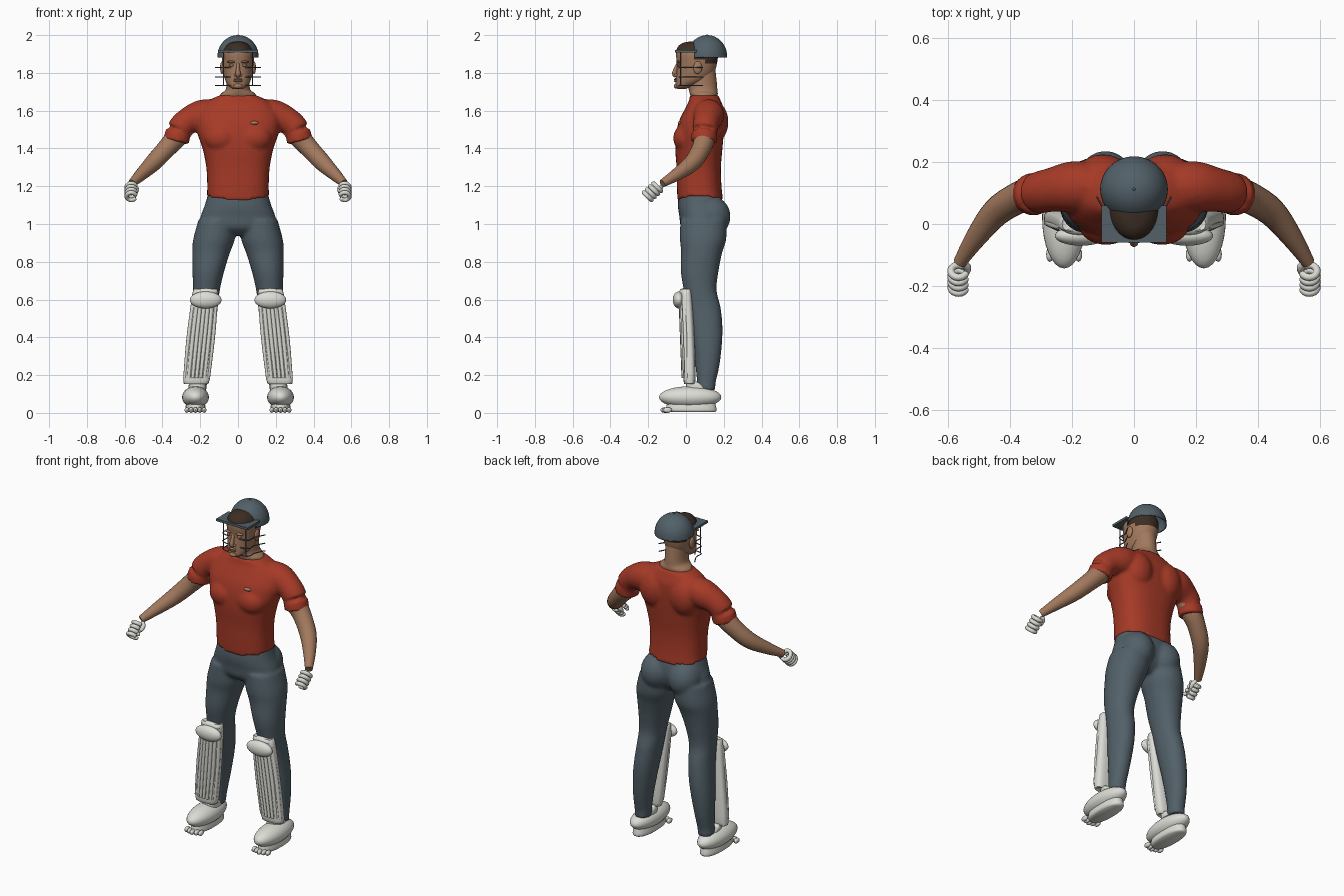
import bpy, bmesh, math
from mathutils import Vector, Matrix

cube = bpy.data.objects.get("Cube")
if cube:
    bpy.data.objects.remove(cube, do_unlink=True)


def material(name, r, g, b):
    m = bpy.data.materials.new(name)
    m.use_nodes = True
    m.diffuse_color = (r, g, b, 1)
    node = next(n for n in m.node_tree.nodes if n.type == 'BSDF_PRINCIPLED')
    node.inputs["Base Color"].default_value = (r, g, b, 1)
    node.inputs["Roughness"].default_value = 0.8
    return m


RED = material("shirt red", .38, .042, .02)
SLATE = material("slate blue", .085, .118, .14)
SKIN = material("skin tan", .36, .19, .11)
WHITE = material("pad white", .72, .72, .67)
HAIR = material("hair brown", .045, .027, .017)


def finish(name, bm, *mats, voxel=0, angle=50):
    """Turn a bmesh into a smooth object; voxel > 0 fuses its shells."""
    bmesh.ops.recalc_face_normals(bm, faces=bm.faces)
    me = bpy.data.meshes.new(name)
    bm.to_mesh(me)
    bm.free()
    for m in mats:
        me.materials.append(m)
    me.polygons.foreach_set("use_smooth", [True] * len(me.polygons))
    me.set_sharp_from_angle(angle=math.radians(angle))
    ob = bpy.data.objects.new(name, me)
    bpy.context.scene.collection.objects.link(ob)
    if voxel:
        rm = ob.modifiers.new("fuse", 'REMESH')
        rm.mode, rm.voxel_size, rm.use_smooth_shade = 'VOXEL', voxel, True
        sm = ob.modifiers.new("relax", 'SMOOTH')
        sm.factor, sm.iterations = .5, 4
    return ob


def spline(rows, steps):
    """Catmull-Rom through rows of numbers."""
    out = []
    for i in range(len(rows) - 1):
        quad = [rows[max(i - 1, 0)], rows[i], rows[i + 1], rows[min(i + 2, len(rows) - 1)]]
        for k in range(steps):
            t = k / steps
            out.append([.5 * (2 * b + (c - a) * t + (2 * a - 5 * b + 4 * c - d) * t * t
                              + (3 * b - a - 3 * c + d) * t ** 3) for a, b, c, d in zip(*quad)])
    return out + [list(rows[-1])]


def skin_rings(bm, rings):
    loops = [[bm.verts.new(p) for p in ring] for ring in rings]
    n = len(loops[0])
    for a, b in zip(loops, loops[1:]):
        for i in range(n):
            j = (i + 1) % n
            bm.faces.new((a[i], a[j], b[j], b[i]))
    bm.faces.new(loops[0][::-1])
    bm.faces.new(loops[-1])


def body(bm, rows, side=1, power=2.3, n=36, steps=4, hem=0):
    """Level cross-sections: height, centre x, half width, front y, back y."""
    rings = []
    for k, (z, cx, rx, y0, y1) in enumerate(spline(rows, steps)):
        ring = []
        for i in range(n):
            a = math.tau * i / n
            c, s = [math.copysign(abs(v) ** (2 / power), v) for v in (math.cos(a), math.sin(a))]
            lift = hem * c * c if k == 0 else 0
            ring.append((side * (cx + rx * c), (y0 + y1) / 2 + (y1 - y0) / 2 * s, z + lift))
        rings.append(ring)
    skin_rings(bm, rings)


def tube(bm, rows, side=1, n=16, steps=4):
    """Round tube along rows of x, y, z, radius."""
    pts = spline(rows, steps)
    rings = []
    for k, p in enumerate(pts):
        t = (Vector(pts[min(k + 1, len(pts) - 1)][:3]) - Vector(pts[max(k - 1, 0)][:3])).normalized()
        u = t.cross(Vector((0, 1, 0) if abs(t.z) > .9 else (0, 0, 1))).normalized()
        v = t.cross(u)
        ring = []
        for i in range(n):
            a = math.tau * i / n
            q = Vector(p[:3]) + p[3] * (u * math.cos(a) + v * math.sin(a))
            ring.append((side * q.x, q.y, q.z))
        rings.append(ring)
    skin_rings(bm, rings)


def ball(bm, centre, radii, side=1, seg=24):
    c = Vector((centre[0] * side, centre[1], centre[2]))
    bmesh.ops.create_uvsphere(bm, u_segments=seg, v_segments=seg // 2, radius=1,
                              matrix=Matrix.Translation(c) @ Matrix.Diagonal((*radii, 1)))


SIDES = ((1, "left"), (-1, "right"))

# Shirt: trunk, chest, shoulder blades and sleeves fused together
bm = bmesh.new()
body(bm, [(1.12, 0, .166, -.045, .197), (1.2, 0, .163, -.048, .188), (1.3, 0, .168, -.05, .185),
          (1.4, 0, .188, -.057, .193), (1.48, 0, .215, -.052, .2), (1.55, 0, .222, -.035, .203),
          (1.61, 0, .2, -.005, .2), (1.65, 0, .16, .015, .185), (1.68, 0, .102, .02, .172)],
     power=2.5, hem=.035)
for s, _ in SIDES:
    ball(bm, (.09, .0, 1.455), (.09, .068, .075), s)
    ball(bm, (.1, .15, 1.54), (.09, .075, .11), s)
    tube(bm, [(.1, .115, 1.59, .07), (.19, .12, 1.575, .083), (.265, .11, 1.545, .071),
              (.31, .1, 1.5, .068), (.328, .095, 1.435, .069)], s, n=24)
finish("shirt", bm, RED, voxel=.01)

# Small tan patch on the chest
bm = bmesh.new()
ball(bm, (.085, -.029, 1.535), (.025, .014, .01))
finish("chest_patch", bm, SKIN)

# Trousers: hips, seat and legs fused together
bm = bmesh.new()
body(bm, [(1.19, 0, .15, -.035, .175), (1.1, 0, .176, -.043, .198), (1.04, 0, .198, -.035, .2),
          (.98, 0, .2, -.025, .18), (.94, 0, .1, .02, .14)])
for s, _ in SIDES:
    ball(bm, (.092, .13, 1.04), (.095, .106, .11), s)
    body(bm, [(1.02, .11, .1, -.03, .215), (.92, .127, .11, -.032, .213), (.85, .142, .1, -.026, .192),
              (.75, .157, .084, -.028, .172), (.65, .167, .071, -.012, .162), (.56, .173, .066, .002, .183),
              (.46, .183, .065, .022, .193), (.36, .195, .061, .038, .19), (.25, .205, .052, .05, .177),
              (.16, .21, .046, .058, .157), (.12, .212, .047, .055, .157)], s, power=2.1)
finish("trousers", bm, SLATE, voxel=.01)

# Neck
bm = bmesh.new()
body(bm, [(1.64, 0, .1, .04, .16), (1.685, 0, .095, .022, .168), (1.71, 0, .066, .015, .166),
          (1.75, 0, .06, .008, .163), (1.82, 0, .06, .02, .155)], power=2)
finish("neck", bm, SKIN)

# Head, with hair picked out by height
bm = bmesh.new()
body(bm, [(1.716, 0, .028, -.045, .0), (1.73, 0, .048, -.055, .04), (1.76, 0, .067, -.054, .11),
          (1.8, 0, .076, -.05, .148), (1.85, 0, .083, -.048, .164), (1.9, 0, .085, -.053, .168),
          (1.935, 0, .07, -.045, .15), (1.957, 0, .045, -.02, .12), (1.966, 0, .015, .02, .07)],
     power=2.1, n=48, steps=5)
for f in bm.faces:
    c = f.calc_center_median()
    f.material_index = int(c.z > 1.905 or (c.y > .1 and c.z > 1.85) or (c.y > .04 and c.z > 1.875))
finish("head", bm, SKIN, HAIR)

# Nose, brows, lips, chin and ears
bm = bmesh.new()
tube(bm, [(0, -.042, 1.85, .008), (0, -.055, 1.82, .01), (0, -.06, 1.795, .014), (0, -.05, 1.782, .01)])
for z in (1.757, 1.766):
    ball(bm, (0, -.054, z), (.024, .009, .006))
ball(bm, (0, -.05, 1.73), (.024, .014, .014))
for s, _ in SIDES:
    ball(bm, (.034, -.039, 1.858), (.025, .013, .007), s)
    ball(bm, (.033, -.036, 1.84), (.015, .011, .007), s)
    ball(bm, (.013, -.052, 1.788), (.009, .01, .008), s)
    ball(bm, (.084, .062, 1.828), (.011, .023, .034), s)
finish("face_features", bm, SKIN)

# Helmet shell, open at the face
bm = bmesh.new()
ball(bm, (0, .112, 1.887), (.109, .106, .113), seg=48)
for co, no in (((0, 0, 1.887), (0, 0, -1)), ((0, .02, 0), (0, -1, 0))):
    bmesh.ops.bisect_plane(bm, geom=bm.verts[:] + bm.edges[:] + bm.faces[:],
                           plane_co=co, plane_no=no, clear_outer=True)
shell = finish("helmet_shell", bm, SLATE)
solid = shell.modifiers.new("thickness", 'SOLIDIFY')
solid.thickness = .006
bm = bmesh.new()
ball(bm, (0, .112, 1.999), (.005, .005, .004), seg=12)
finish("helmet_button", bm, SLATE)

# Square peak
bm = bmesh.new()
bmesh.ops.create_cube(bm, size=1, matrix=Matrix.Translation((0, .0, 1.915)) @ Matrix.Diagonal((.21, .118, .014, 1)))
finish("helmet_peak", bm, SLATE, angle=30)

# Face guard: swept bars and two uprights
bm = bmesh.new()
for z in (1.828, 1.778, 1.732):
    tube(bm, [(x, y, z, .003) for x, y in
              ((-.12, .088), (-.09, .03), (-.076, -.03), (.076, -.03), (.09, .03), (.12, .088))], n=6)
for s, _ in SIDES:
    tube(bm, [(.076, -.03, 1.73, .003), (.076, -.03, 1.915, .003)], s, n=6, steps=1)
finish("face_guard", bm, SLATE)

for s, label in SIDES:
    # Bare arm
    bm = bmesh.new()
    tube(bm, [(.27, .105, 1.53, .055), (.325, .097, 1.46, .057), (.375, .083, 1.404, .051),
              (.445, .037, 1.328, .046), (.51, -.045, 1.265, .034), (.562, -.125, 1.215, .021)], s, n=24)
    finish(label + "_arm", bm, SKIN)

    # Glove: four curled finger rolls and a thumb
    bm = bmesh.new()
    for i in range(4):
        cy, cz = -.152 - .017 * i, 1.195 - .016 * i
        arc = []
        for k in range(15):
            a = math.radians(-150 + 20 * k)
            arc.append((.565 + .025 * math.cos(a), cy + .02 * math.sin(a), cz - .02 * math.sin(a), .0115))
        tube(bm, arc, s, n=10, steps=1)
        for end in (arc[0], arc[-1]):
            ball(bm, end[:3], (.0115,) * 3, s, seg=10)
    tube(bm, [(.55, -.125, 1.205, .01), (.537, -.14, 1.185, .013), (.54, -.16, 1.165, .009)], s, n=10)
    finish(label + "_glove", bm, WHITE)

    # Leg pad: backing slab, side wings, vertical ribs, knee roll
    bm = bmesh.new()
    body(bm, [(.158, .22, .05, -.005, .035), (.175, .22, .07, -.013, .05), (.4, .197, .072, -.018, .045),
              (.63, .174, .068, -.028, .032), (.652, .172, .052, -.02, .022)], s, power=3)
    for i in range(7):
        u = (i - 3) / 3
        y = -.021 + .018 * u * u
        tube(bm, [(.219 + .062 * u, y + .006, .185, .009), (.197 + .064 * u, y, .4, .0115),
                  (.175 + .058 * u, y - .008, .61, .0115)], s, n=10)
    ball(bm, (.171, -.038, .598), (.084, .032, .045), s, seg=32)
    ball(bm, (.17, -.014, .638), (.06, .022, .022), s)
    finish(label + "_leg_pad", bm, WHITE)

    # Shoe: rounded upper, sole, toe bumps and ankle band
    bm = bmesh.new()
    ball(bm, (.225, .022, .083), (.071, .165, .058), s, seg=32)
    body(bm, [(.004, .225, .046, -.09, .155), (.016, .225, .054, -.105, .162), (.05, .225, .05, -.1, .155)], s)
    for i in range(5):
        u = (i - 2) / 2
        ball(bm, (.225 + .046 * u, -.112 + .014 * abs(u), .015), (.012, .024, .015), s, seg=12)
    body(bm, [(.12, .215, .046, .0, .12), (.145, .215, .046, .0, .1), (.165, .217, .04, .005, .06)], s)
    finish(label + "_shoe", bm, WHITE)
